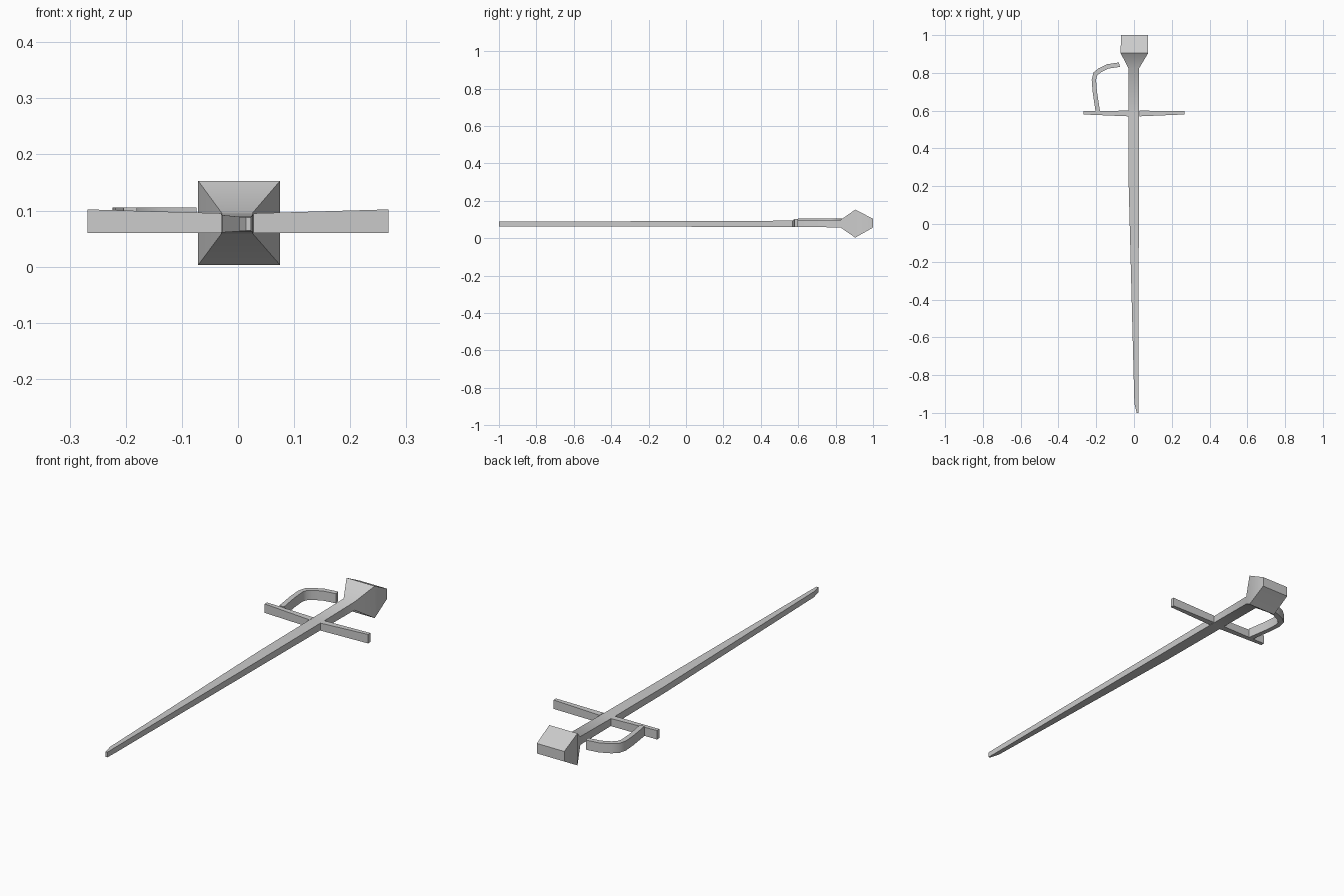
import bpy, bmesh

if "Cube" in bpy.data.objects:
    bpy.data.objects.remove(bpy.data.objects["Cube"])


def make_object(name, rings, smooth=False):
    """Skin a list of four-point rings into a closed solid."""
    bm = bmesh.new()
    loops = [[bm.verts.new(p) for p in ring] for ring in rings]
    for a, b in zip(loops, loops[1:]):
        for i in range(4):
            j = (i + 1) % 4
            bm.faces.new((a[i], a[j], b[j], b[i]))
    bm.faces.new(loops[0])
    bm.faces.new(loops[-1])
    bmesh.ops.recalc_face_normals(bm, faces=bm.faces)
    mesh = bpy.data.meshes.new(name)
    bm.to_mesh(mesh)
    bm.free()
    obj = bpy.data.objects.new(name, mesh)
    bpy.context.collection.objects.link(obj)
    if smooth:
        bpy.ops.object.select_all(action='DESELECT')
        obj.select_set(True)
        bpy.context.view_layer.objects.active = obj
        bpy.ops.object.shade_smooth_by_angle(angle=0.75)
    return obj


def along_y(y, x0, x1, z0, z1):
    return [(x0, y, z0), (x1, y, z0), (x1, y, z1), (x0, y, z1)]


def along_x(x, y0, y1, z0, z1):
    return [(x, y0, z0), (x, y1, z0), (x, y1, z1), (x, y0, z1)]


# Blade, tapering to a one-sided point
make_object("blade", [along_y(*s) for s in (
    (-1.0, 0.014, 0.023, 0.064, 0.088),
    (-0.95, 0.002, 0.023, 0.063, 0.089),
    (0.20, -0.028, 0.026, 0.061, 0.092),
    (0.585, -0.03, 0.027, 0.060, 0.094))])

# Grip flaring into the pommel
make_object("grip_and_pommel", [along_y(*s) for s in (
    (0.585, -0.03, 0.027, 0.060, 0.094),
    (0.825, -0.03, 0.027, 0.058, 0.097),
    (0.905, -0.071, 0.075, 0.003, 0.153),
    (0.998, -0.069, 0.073, 0.056, 0.105),
    (1.0, -0.069, 0.073, 0.057, 0.104))], smooth=True)

# Cross guard arms
for side, name in ((-1, "guard_left"), (1, "guard_right")):
    make_object(name, [along_x(side * x, *s) for x, s in (
        (0.028, (0.57, 0.60, 0.060, 0.095)),
        (0.268, (0.58, 0.598, 0.060, 0.102)))])

# Knuckle bow: pairs of inner and outer points swept as a flat band
bow = [((-0.18, 0.598), (-0.204, 0.598)),
       ((-0.196, 0.70), (-0.219, 0.70)),
       ((-0.201, 0.765), (-0.224, 0.765)),
       ((-0.195, 0.785), (-0.214, 0.803)),
       ((-0.176, 0.803), (-0.188, 0.824)),
       ((-0.135, 0.823), (-0.142, 0.846)),
       ((-0.074, 0.832), (-0.080, 0.855))]
make_object("knuckle_bow", [
    [(*a, 0.06), (*b, 0.06), (*b, 0.105), (*a, 0.105)] for a, b in bow],
    smooth=True)
